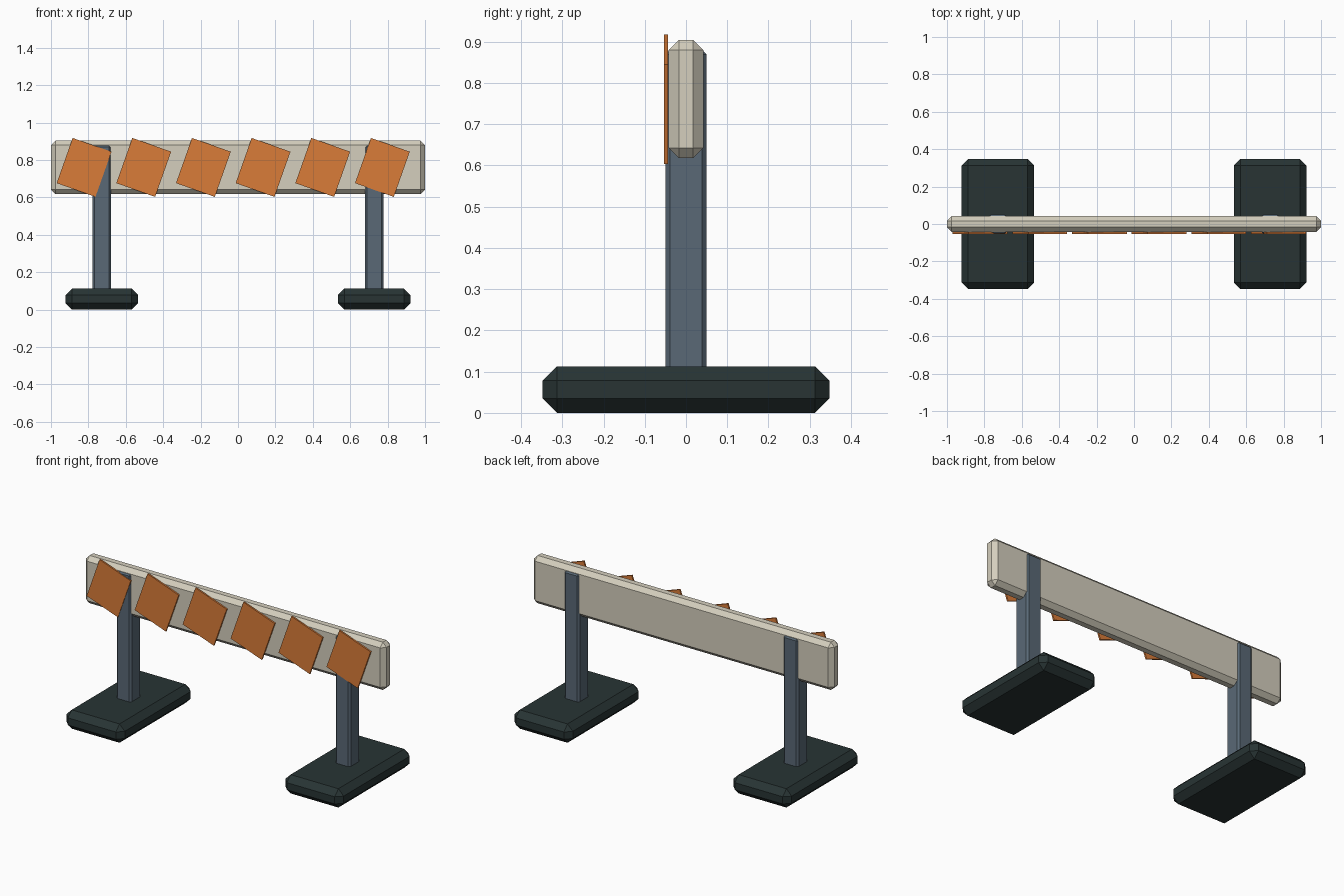
import bpy, bmesh, math
from mathutils import Matrix

if "Cube" in bpy.data.objects:
    bpy.data.objects.remove(bpy.data.objects["Cube"])


def material(name, rgb):
    m = bpy.data.materials.new(name)
    m.diffuse_color = (*rgb, 1.0)
    m.use_nodes = True
    m.node_tree.nodes["Principled BSDF"].inputs["Base Color"].default_value = m.diffuse_color
    return m


CREAM = material("cream board", (0.66, 0.62, 0.51))
ORANGE = material("orange stripe", (0.70, 0.20, 0.04))
STEEL = material("blue grey post", (0.10, 0.14, 0.18))
RUBBER = material("dark rubber", (0.021, 0.034, 0.034))


def box(name, centre, size, mat, bevel=0.0, tilt=0.0):
    """Flat-shaded box with chamfered edges, tilted about the y axis."""
    bm = bmesh.new()
    bmesh.ops.create_cube(bm, size=1.0)
    bmesh.ops.scale(bm, vec=size, verts=bm.verts)
    if bevel:
        bmesh.ops.bevel(bm, geom=bm.edges[:], offset=bevel, segments=1,
                        profile=0.5, affect='EDGES')
    bmesh.ops.rotate(bm, matrix=Matrix.Rotation(tilt, 3, 'Y'), verts=bm.verts)
    mesh = bpy.data.meshes.new(name)
    bm.to_mesh(mesh)
    bm.free()
    mesh.materials.append(mat)
    ob = bpy.data.objects.new(name, mesh)
    ob.location = centre
    bpy.context.collection.objects.link(ob)
    return ob


# Horizontal board
box("board", (0, 0, 0.761), (2.0, 0.084, 0.287), CREAM, 0.025)

# Feet and posts on both sides
for side, x in (("left", -0.728), ("right", 0.728)):
    box(side + "_foot", (x, 0, 0.0565), (0.388, 0.696, 0.113), RUBBER, 0.035)
    box(side + "_post", (x, 0, 0.445), (0.10, 0.10, 0.87), STEEL, 0.011)

# Slanted warning plates on the front of the board
for i in range(6):
    box(f"stripe_{i + 1}", (-0.823 + 0.319 * i, -0.0483, 0.7605),
        (0.22, 0.0095, 0.256), ORANGE, tilt=math.radians(19.5))
